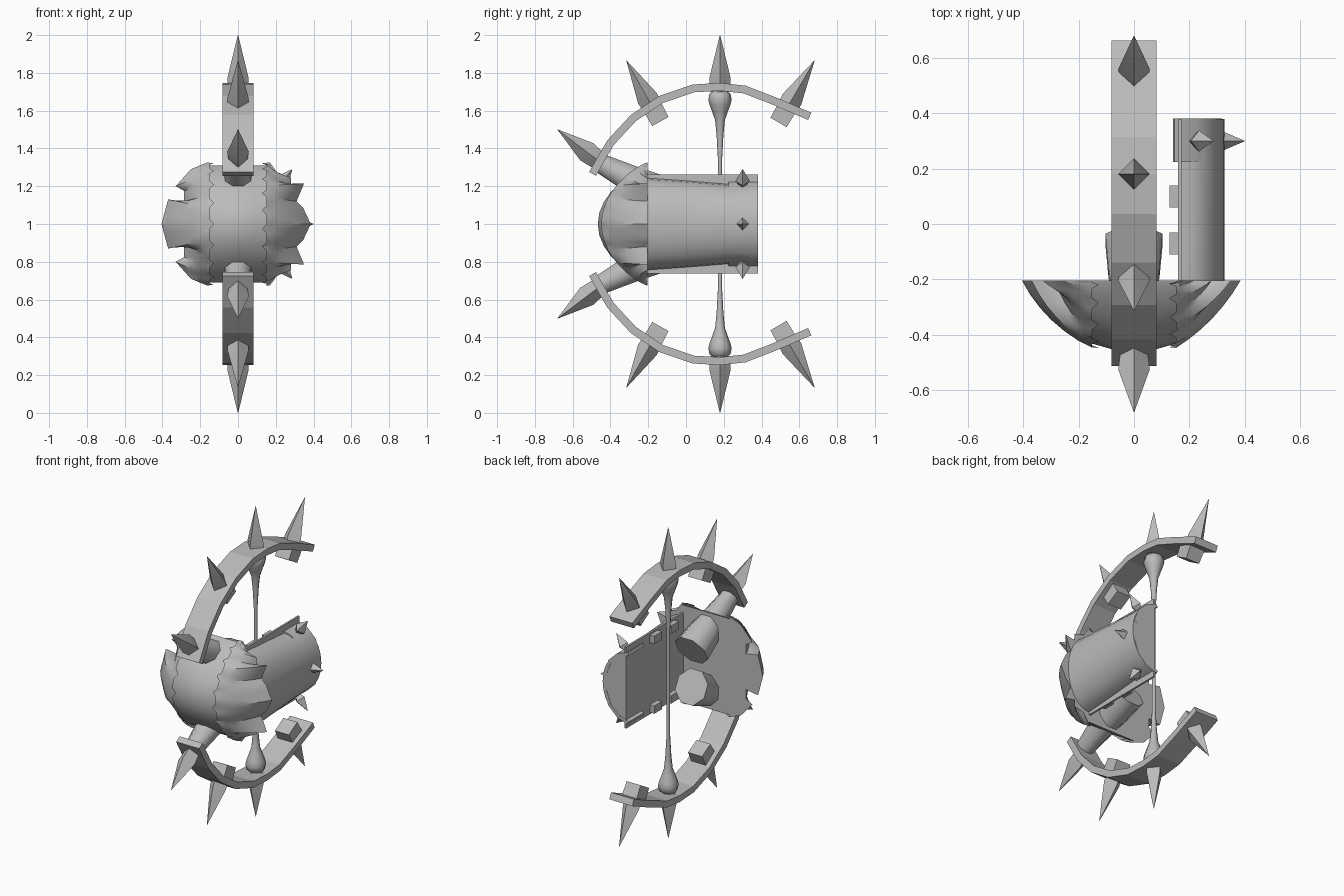
import bpy, bmesh, math
from mathutils import Vector

if "Cube" in bpy.data.objects:
    bpy.data.objects.remove(bpy.data.objects["Cube"])

steel = bpy.data.materials.new("grey_steel")
steel.diffuse_color = (0.5, 0.5, 0.5, 1)
steel.use_nodes = True
steel.node_tree.nodes["Principled BSDF"].inputs["Base Color"].default_value = steel.diffuse_color


def make(name, verts, faces, smooth=30):
    me = bpy.data.meshes.new(name)
    me.from_pydata(verts, [], faces)
    bm = bmesh.new()
    bm.from_mesh(me)
    bmesh.ops.recalc_face_normals(bm, faces=bm.faces)
    bm.to_mesh(me)
    bm.free()
    me.materials.append(steel)
    ob = bpy.data.objects.new(name, me)
    bpy.context.collection.objects.link(ob)
    bpy.context.view_layer.objects.active = ob
    ob.select_set(True)
    if smooth:
        bpy.ops.object.shade_smooth_by_angle(angle=math.radians(smooth))
    ob.select_set(False)
    return ob


def lathe(name, start, end, rings, sides, smooth=30, turn=0.0):
    """Rings of (distance along axis, radius) turned around start-end."""
    a, d = Vector(start), (Vector(end) - Vector(start)).normalized()
    u = Vector((1, 0, 0)) if abs(d.x) < 0.5 else Vector((0, 1, 0))
    u = (u - d * u.dot(d)).normalized()
    w = d.cross(u)
    verts, faces = [], []
    for t, r in rings:
        for k in range(sides):
            g = turn + 2 * math.pi * k / sides
            verts.append(a + d * t + (u * math.cos(g) + w * math.sin(g)) * r)
    n = len(rings)
    for i in range(n - 1):
        for k in range(sides):
            j = (k + 1) % sides
            faces.append((i*sides + k, i*sides + j, (i+1)*sides + j, (i+1)*sides + k))
    faces += [tuple(range(sides)), tuple(range((n-1)*sides, n*sides))]
    return make(name, verts, faces, smooth)


def box(name, lo, hi):
    v = [(x, y, z) for x in (lo[0], hi[0]) for y in (lo[1], hi[1]) for z in (lo[2], hi[2])]
    f = [(0, 1, 3, 2), (4, 5, 7, 6), (0, 1, 5, 4), (2, 3, 7, 6), (0, 2, 6, 4), (1, 3, 7, 5)]
    return make(name, v, f, 0)


def offset(path, dist):
    """Shift an open 2D path sideways."""
    out = []
    for i, p in enumerate(path):
        a, b = path[max(i - 1, 0)], path[min(i + 1, len(path) - 1)]
        tx, ty = b[0] - a[0], b[1] - a[1]
        l = math.hypot(tx, ty)
        out.append((p[0] - ty / l * dist, p[1] + tx / l * dist))
    return out


def extrude_strip(name, outer, inner, place, lo, hi, smooth):
    """Solid strip between two 2D paths, extruded from lo to hi."""
    n = len(outer)
    verts = [place(p, s) for s in (lo, hi) for path in (outer, inner) for p in path]
    faces = []
    for i in range(n - 1):
        o, q, O, Q = i, n + i, 2*n + i, 3*n + i
        faces += [(o, o+1, q+1, q), (O, O+1, Q+1, Q), (o, o+1, O+1, O), (q, q+1, Q+1, Q)]
    for i in (0, n - 1):
        faces.append((i, n + i, 3*n + i, 2*n + i))
    return make(name, verts, faces, smooth)


def grid(rows, n):
    return [(r*n + i, r*n + i + 1, r*n + n + i + 1, r*n + n + i)
            for r in range(rows) for i in range(n - 1)]


# Curved bow limbs with their spikes, nuts and struts, above and below
limb = [(-.495, .265), (-.40, .43), (-.28, .56), (-.13, .66), (.04, .718),
        (.18, .726), (.31, .712), (.47, .65), (.655, .57)]
spikes = [((-.43, .31), (-.68, .50)), ((-.145, .56), (-.315, .865)),
          ((.18, .65), (.18, 1.0)), ((.50, .555), (.68, .865))]
for side, s in (("upper", 1), ("lower", -1)):
    extrude_strip(side + "_limb", offset(limb, .021), offset(limb, -.021),
                  lambda p, x: (x, p[0], 1 + s * p[1]), -.082, .082, 0)
    for i, (a, b) in enumerate(spikes):
        A, B = Vector((0, a[0], 1 + s*a[1])), Vector((0, b[0], 1 + s*b[1]))
        L = (B - A).length
        lathe(side + "_limb_spike", A, B, [(.05, .05), (.12, .057), (L, .001)], 4)
        if i in (1, 3):
            lathe(side + "_limb_nut", A, B, [(-.02, .07), (.09, .075)], 4, 0, math.pi / 4)
    # strut from the shield to the limb tip
    lathe(side + "_strut", (0, -.46, 1 + s*.325), (0, -.06, 1 + s*.12),
          [(0, .055), (.2, .08), (.32, .1), (.455, .112)], 8, 50, math.pi / 8)

# Bow rod with swollen ends
lathe("bow_rod", (0, .18, .29), (0, .18, 1.71),
      [(0, .03), (.02, .055), (.05, .062), (.08, .055), (.12, .04), (.16, .026), (.24, .018),
       (.37, .011), (1.05, .011), (1.18, .018), (1.26, .026), (1.30, .04), (1.34, .055),
       (1.37, .062), (1.40, .055), (1.42, .03)], 8, 45)

# Rounded middle band of the shield
N = 16
m = N + 1
band = []
for x, depth in ((-.17, .222), (-.08, .248), (0, .262), (.08, .248), (.17, .222)):
    for i in range(m):
        a = math.pi * (i / N - .5)
        band.append((x, -.205 - depth * abs(math.cos(a)) ** 1.7, 1 + .31 * math.sin(a)))
rim_loop = [r*m for r in range(5)] + [r*m + N for r in range(4, -1, -1)]
make("shield_band", band, grid(4, m) + [tuple(range(m)), tuple(range(4*m, 5*m)),
                                        tuple(rim_loop)], 30)


def shell(name, half_rim, bulge):
    """Scalloped side shell: toothed inner edge lofted to a notched rim."""
    rim = half_rim + [(x, -z) for x, z in half_rim[-2::-1]]
    sub, rows = 3, 6
    pts = []
    for i in range(len(rim) - 1):
        for k in range(sub):
            f = k / sub
            pts.append([rim[i][j] * (1 - f) + rim[i+1][j] * f for j in (0, 1)])
    pts.append(list(rim[-1]))
    n, sign = len(pts), math.copysign(1, rim[0][0])
    verts = []
    for r in range(rows + 1):
        g = r / rows * math.pi / 2
        for i, (x, z) in enumerate(pts):
            a = math.pi / 2 - math.pi * i / (n - 1)
            xi = sign * (.152 - (.025 if i % 4 == 2 and r == 0 else 0))
            yi, zi = -.205 - .243 * abs(math.cos(a)) ** 1.6, .325 * math.sin(a)
            f = (1 - bulge) * r / rows + bulge * math.sin(g)
            h = (1 - bulge) * (1 - r / rows) + bulge * math.cos(g)
            verts.append((xi + (x - xi) * f, -.205 + (yi + .205) * h, 1 + zi + (z - zi) * f))
    # flat back closes the rim
    return make(name, verts, grid(rows, n) + [tuple(range(rows*n, (rows+1)*n))], 25)


shell("left_shell", [(-.165, .325), (-.25, .29), (-.33, .20), (-.285, .175), (-.285, .115),
                     (-.37, .13), (-.405, 0)], .4)
shell("right_shell", [(.17, .325), (.215, .26), (.28, .245), (.28, .20), (.35, .215),
                      (.31, .12), (.345, .085), (.385, 0)], .3)

# Arm guard on the right: flat backing plate under a tapering bowed cover
box("guard_backing", (.16, -.21, .738), (.172, .38, 1.262))
G = 13
cover = []
for y, half in ((-.21, .245), (0, .23), (.22, .212), (.38, .205)):
    for i in range(G):
        a = math.pi * (i / (G - 1) - .5)
        cover.append((.165 + .163 * abs(math.cos(a)) ** .9, y, 1 + half * math.sin(a)))
make("guard_cover", cover, grid(3, G) + [tuple(range(G)), tuple(range(3*G, 4*G))], 40)

# Cuff plates, edge tabs and spikes on the guard
in_xz = lambda p, y: (p[0], y, 1 + p[1])
for s in (1, -1):
    plate = [(.147, s*.232), (.225, s*.205), (.285, s*.148), (.318, s*.06)]
    extrude_strip("cuff_plate", plate, offset(plate, -.02 * s), in_xz, .225, .382, 40)
    for y in (.1, -.07):
        box("guard_tab", (.128, y - .04, 1 + s*.225 - .025), (.162, y + .04, 1 + s*.225 + .025))
    lathe("cuff_spike", (.20, .3, 1 + s*.185), (.287, .3, 1 + s*.29),
          [(0, .005), (.055, .038), (.136, .001)], 4, 0)
lathe("cuff_spike", (.29, .3, 1), (.4, .3, 1), [(0, .01), (.03, .035), (.11, .001)], 4, 0)
